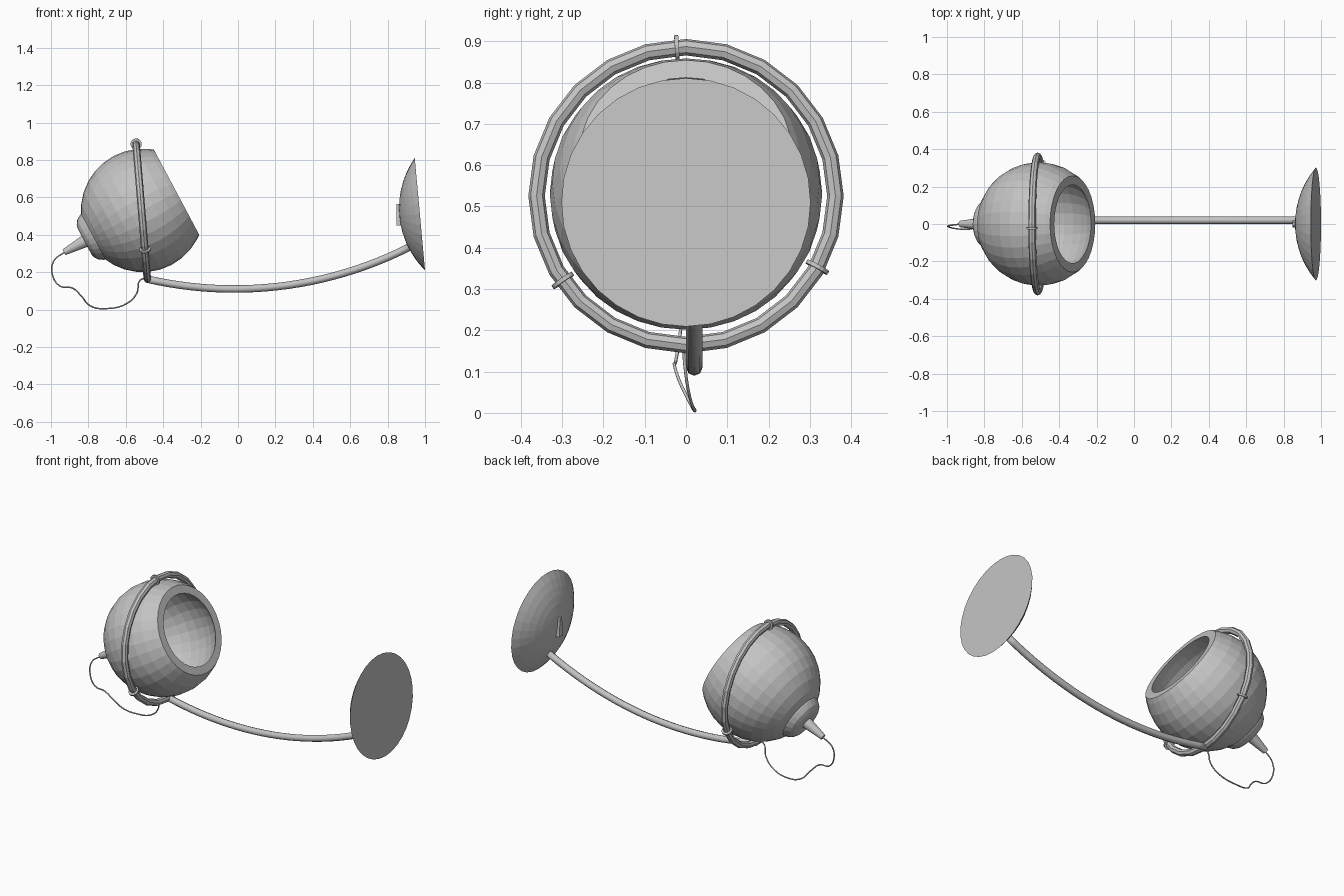
import bpy, bmesh
from math import sin, cos, radians, pi, sqrt, acos
from mathutils import Vector, Matrix

cube = bpy.data.objects.get("Cube")
if cube:
    bpy.data.objects.remove(cube, do_unlink=True)

grey = bpy.data.materials.new("satin_grey")
grey.use_nodes = True
colour = (0.55, 0.55, 0.55, 1)
grey.diffuse_color = colour
grey.node_tree.nodes["Principled BSDF"].inputs["Base Color"].default_value = colour


def finish(name, bm, matrix=Matrix()):
    """Turn a bmesh into a placed grey object."""
    bmesh.ops.remove_doubles(bm, verts=bm.verts, dist=1e-5)
    bmesh.ops.recalc_face_normals(bm, faces=bm.faces)
    mesh = bpy.data.meshes.new(name)
    bm.to_mesh(mesh)
    bm.free()
    mesh.materials.append(grey)
    obj = bpy.data.objects.new(name, mesh)
    obj.matrix_world = matrix
    bpy.context.collection.objects.link(obj)
    return obj


def aim(origin, axis):
    return Matrix.Translation(origin) @ Vector(axis).to_track_quat('Z', 'Y').to_matrix().to_4x4()


def lathe(name, profile, segments, origin, axis):
    """Revolve (radius, height) points about an axis; zero radius ends close it."""
    bm = bmesh.new()
    verts = [bm.verts.new((r, 0, h)) for r, h in profile]
    edges = [bm.edges.new(pair) for pair in zip(verts, verts[1:])]
    bmesh.ops.spin(bm, geom=verts + edges, axis=(0, 0, 1), cent=(0, 0, 0),
                   steps=segments, angle=2 * pi)
    return finish(name, bm, aim(origin, axis))


def tube(name, points, radius, sides, smooth_path=False):
    """Round tube swept along a path, stored as a mesh."""
    curve = bpy.data.curves.new(name, 'CURVE')
    curve.dimensions = '3D'
    curve.bevel_depth = radius
    curve.bevel_resolution = sides // 2 - 2
    curve.use_fill_caps = True
    spline = curve.splines.new('BEZIER' if smooth_path else 'POLY')
    if smooth_path:
        spline.bezier_points.add(len(points) - 1)
        spline.resolution_u = 5
        for p, co in zip(spline.bezier_points, points):
            p.co = co
            p.handle_left_type = p.handle_right_type = 'AUTO'
    else:
        spline.points.add(len(points) - 1)
        for p, co in zip(spline.points, points):
            p.co = (*co, 1)
    temp = bpy.data.objects.new(name + "_path", curve)
    bpy.context.collection.objects.link(temp)
    bm = bmesh.new()
    bm.from_mesh(temp.to_mesh())
    temp.to_mesh_clear()
    bpy.data.objects.remove(temp, do_unlink=True)
    return finish(name, bm)


# Hollow globe shade, cut open on the side facing the wall plate
globe = Vector((-0.51, 0, 0.53))
facing = Vector((0.883, 0, 0.47))
outer, inner, cut = 0.33, 0.294, 0.206
step = pi / 16


def arc(radius):
    angles = [pi - i * step for i in range(12)] + [acos(cut / radius)]
    angles = [a for a in angles if a >= angles[-1]]
    return [(radius * sin(a) if a < pi else 0, radius * cos(a)) for a in angles]


lathe("globe_shade", arc(outer) + arc(inner)[::-1], 32, globe, facing)

# Rear socket: domed collar with a tapered cable nozzle
lathe("rear_collar", [(0.14, 0.28), (0.137, 0.305), (0.12, 0.332), (0.1, 0.346),
                      (0.08, 0.352), (0, 0.35)], 24, globe, -facing)
lathe("cable_nozzle", [(0, 0.33), (0.036, 0.33), (0.017, 0.476), (0, 0.476)],
      16, globe, -facing)

# Hoop around the globe, tilted slightly back
hoop_centre = Vector((-0.515, 0, 0.525))
hoop_radius = 0.362
hoop_axis = Vector((0.996, 0, 0.083))
hoop_up = Vector((-0.083, 0, 0.996))
side = Vector((0, 1, 0))
lathe("hoop", [(hoop_radius + 0.02 * cos(i * pi / 4), 0.02 * sin(i * pi / 4))
               for i in range(9)], 24, hoop_centre, hoop_axis)

# Three thin collars that hold the globe inside the hoop
for number, degrees in enumerate((93.5, 214.5, 331.5), 1):
    a = radians(degrees)
    position = hoop_centre + hoop_radius * (side * cos(a) + hoop_up * sin(a))
    tangent = hoop_up * cos(a) - side * sin(a)
    lathe(f"hoop_collar_{number}", [(0, -0.005), (0.03, -0.005), (0.03, 0.005), (0, 0.005)],
          16, position, tangent)

# Curved support arm from hoop to wall plate
bend = 2.07
arm = []
for i in range(25):
    x = -0.49 + 1.41 * i / 24
    arm.append((x, 0.02, 0.11 + bend - sqrt(bend ** 2 - (x + 0.02) ** 2)))
tube("support_arm", arm, 0.02, 8)

# Domed wall plate with a flat back
plate = Vector((0.9725, 0, 0.51))
plate_out = Vector((-0.996, 0, -0.091))
plate_r, depth = 0.302, 0.11
dome = (plate_r ** 2 + depth ** 2) / (2 * depth)
half = acos((dome - depth) / dome)
lathe("wall_plate", [(0, 0)] + [(dome * sin(half * (1 - i / 7)),
                                 dome * cos(half * (1 - i / 7)) - dome + depth)
                                for i in range(8)], 32, plate, plate_out)

# Tapered switch lever on the plate
bm = bmesh.new()
bmesh.ops.create_cube(bm, size=1)
for v in bm.verts:
    width = 0.018 if v.co.z > 0 else 0.036
    v.co = (v.co.x * 0.03, v.co.y * width, v.co.z * 0.115)
finish("switch_lever", bm, Matrix.Translation((0.862, 0, 0.507)))

# Loose cable looping from the nozzle to the arm
tube("cable", [(-0.925, 0, 0.308), (-0.985, -0.008, 0.26), (-0.992, -0.015, 0.185),
               (-0.95, -0.025, 0.125), (-0.885, -0.028, 0.115), (-0.84, -0.015, 0.075),
               (-0.79, 0.012, 0.02), (-0.71, 0.022, 0.005), (-0.59, 0.01, 0.035),
               (-0.54, 0, 0.09), (-0.525, -0.005, 0.155), (-0.485, 0, 0.17)],
     0.004, 6, smooth_path=True)
